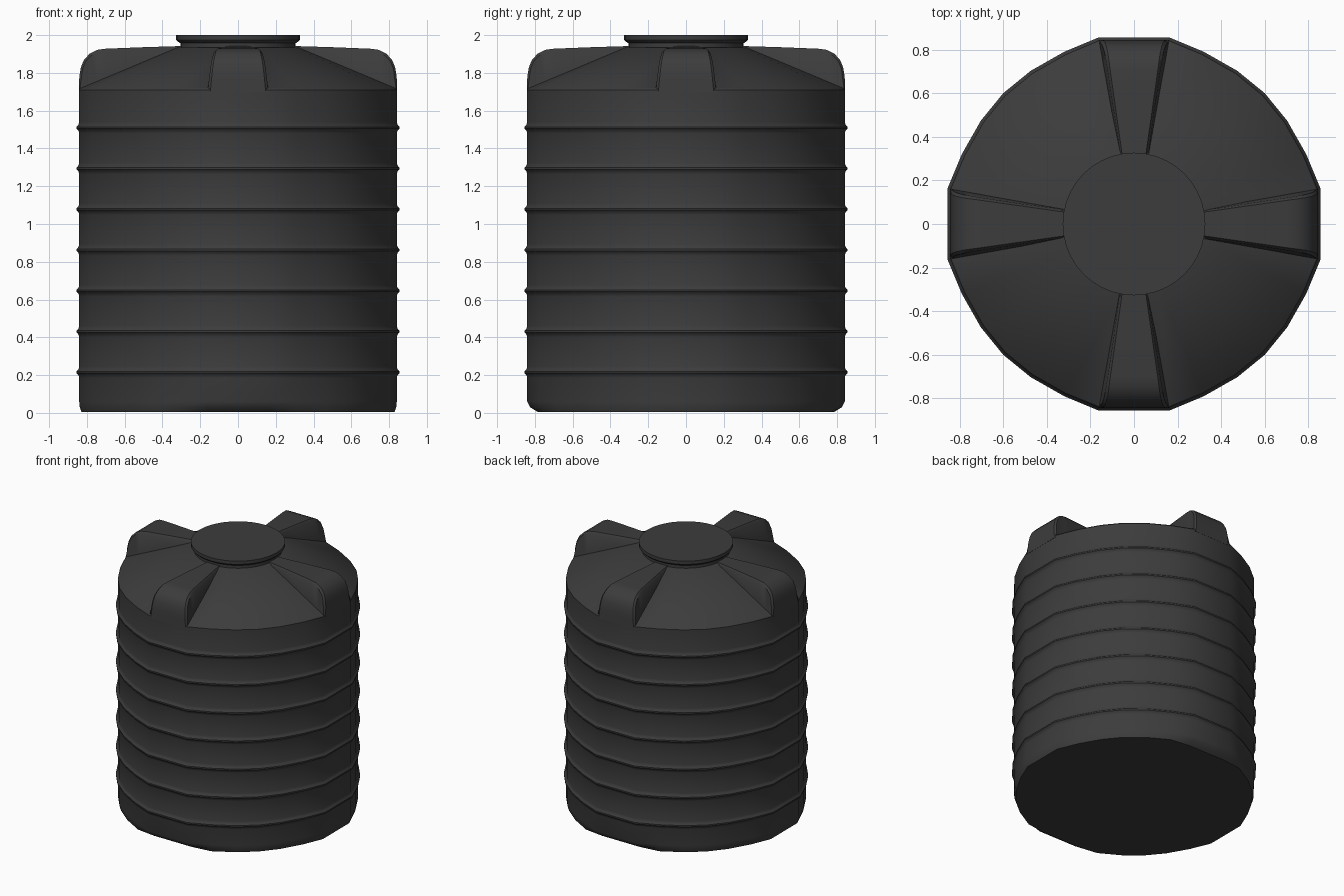
import bpy, bmesh, math
from mathutils import Vector

if "Cube" in bpy.data.objects:
    bpy.data.objects.remove(bpy.data.objects["Cube"])

plastic = bpy.data.materials.new("dark_plastic")
plastic.diffuse_color = (0.045, 0.045, 0.045, 1)
plastic.use_nodes = True
plastic.node_tree.nodes["Principled BSDF"].inputs["Base Color"].default_value = plastic.diffuse_color


def make_object(name, verts, faces, angle=30):
    mesh = bpy.data.meshes.new(name)
    mesh.from_pydata(verts, [], faces)
    bm = bmesh.new()
    bm.from_mesh(mesh)
    bmesh.ops.recalc_face_normals(bm, faces=bm.faces)
    bm.to_mesh(mesh)
    bm.free()
    mesh.materials.append(plastic)
    obj = bpy.data.objects.new(name, mesh)
    bpy.context.collection.objects.link(obj)
    bpy.ops.object.select_all(action='DESELECT')
    obj.select_set(True)
    bpy.context.view_layer.objects.active = obj
    bpy.ops.object.shade_smooth_by_angle(angle=math.radians(angle))
    return obj


def loft(name, rings, angle=30):
    """Skin closed rings of equal length and cap both ends."""
    n = len(rings[0])
    verts = [p for ring in rings for p in ring]
    faces = [(k * n + i, k * n + (i + 1) % n, (k + 1) * n + (i + 1) % n, (k + 1) * n + i)
             for k in range(len(rings) - 1) for i in range(n)]
    faces.append(tuple(range(n))[::-1])
    faces.append(tuple(range((len(rings) - 1) * n, len(rings) * n)))
    return make_object(name, verts, faces, angle)


# Tank outline: a flat panel on each of the four sides, faceted arcs between
quarter = [(10.9, 0.856), (22, 0.838), (34, 0.833), (45, 0.834),
           (56, 0.833), (68, 0.838), (79.1, 0.856)]
outline = [(math.radians(a + 90 * q), r) for q in range(4) for a, r in quarter]


def tank_ring(z, offset=0.0, y_limit=9.0, radius=None):
    ring = []
    for a, r in outline:
        rr = radius if radius else r + offset
        y = max(-y_limit, min(y_limit, rr * math.sin(a)))
        ring.append((rr * math.cos(a), y, z))
    return ring


# Body: wall with seven raised hoops, then the conical roof
rings = [tank_ring(0.005, -0.012, 0.785), tank_ring(0.03, -0.003, 0.825), tank_ring(0.06)]
for i in range(7):
    z = 0.215 + 0.2158 * i
    rings += [tank_ring(z + dz, off) for dz, off in
              ((-0.03, 0), (-0.016, 0.004), (-0.005, 0.014), (0.005, 0.014), (0.016, 0.004), (0.03, 0))]
rings += [tank_ring(1.71), tank_ring(1.718, -0.006), tank_ring(1.935, radius=0.325)]
loft("tank_body", rings)

# Roof lugs: four tapered raised ribs with rounded outer ends
lug_profile = [(0.30, 1.942), (0.50, 1.936), (0.70, 1.928), (0.745, 1.922), (0.785, 1.902),
               (0.815, 1.87), (0.832, 1.83), (0.84, 1.78), (0.842, 1.735), (0.843, 1.705)]


def lerp(a, b, t):
    return a + (b - a) * t


def roof_z(r):
    return lerp(1.935, 1.71, (r - 0.325) / 0.515)


def lug_section(r, z):
    t = (r - 0.33) / 0.51
    flare = max(0, 1.90 - z) * 0.09 if r > 0.75 else 0
    focus = Vector((min(r, 0.70), 1.70))
    p = Vector((r, z))
    inset = p + (focus - p).normalized() * 0.013
    base = (r, min(z, roof_z(r) - 0.012))
    half = [(base, lerp(0.07, 0.162, t)),
            (inset, lerp(0.064, 0.142, t) + flare),
            (p, lerp(0.056, 0.128, t) + flare)]
    return ([(q[0], w, q[1]) for q, w in half] +
            [(q[0], -w, q[1]) for q, w in reversed(half)])


for i, side in enumerate(("right", "back", "left", "front")):
    lug = loft("roof_lug_" + side, [lug_section(r, z) for r, z in lug_profile], 40)
    lug.rotation_euler.z = i * math.pi / 2


# Lid: neck, lower flange and flat cover
def circle(r, z, n=40):
    return [(r * math.cos(2 * math.pi * i / n), r * math.sin(2 * math.pi * i / n), z) for i in range(n)]


loft("lid", [circle(r, z) for r, z in
             ((0.305, 1.90), (0.305, 1.957), (0.312, 1.962), (0.322, 1.968),
              (0.327, 1.975), (0.327, 2.0))])
